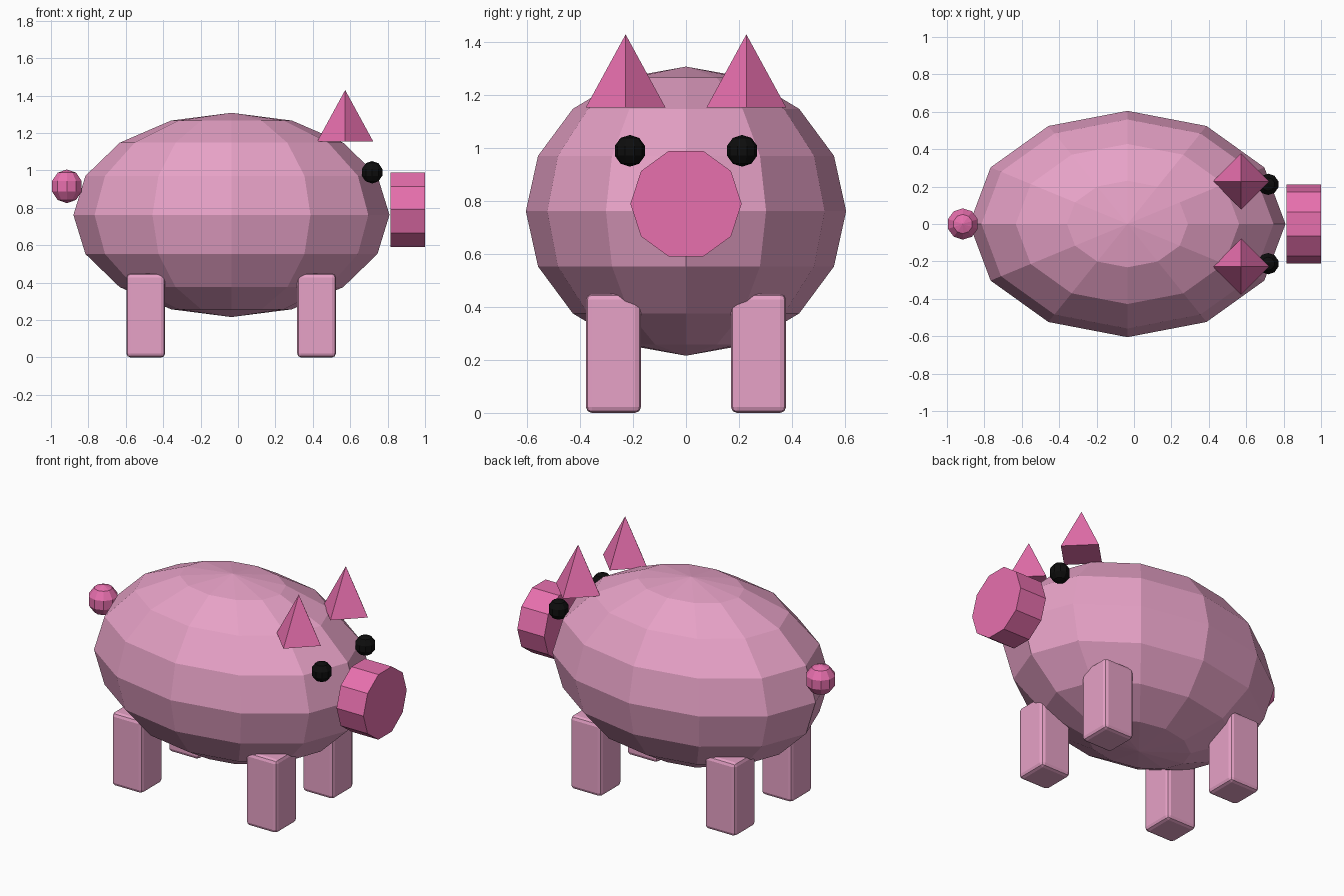
import bpy
from math import pi

cube = bpy.data.objects.get("Cube")
if cube:
    bpy.data.objects.remove(cube, do_unlink=True)


def make_material(name, rgb):
    mat = bpy.data.materials.new(name)
    mat.use_nodes = True
    colour = (*rgb, 1)
    mat.diffuse_color = colour
    mat.node_tree.nodes["Principled BSDF"].inputs["Base Color"].default_value = colour
    return mat


skin = make_material("pale pink", (0.8, 0.36, 0.57))
accent = make_material("deep pink", (0.8, 0.16, 0.42))
black = make_material("black", (0.004, 0.004, 0.004))


def finish(name, mat):
    """Name and colour the newly added primitive, keeping flat faces."""
    obj = bpy.context.object
    obj.name = name
    obj.data.materials.append(mat)
    return obj


def ball(name, mat, location, scale, segments, rings):
    bpy.ops.mesh.primitive_uv_sphere_add(segments=segments, ring_count=rings,
                                         radius=1, location=location)
    obj = finish(name, mat)
    obj.scale = scale
    return obj


# Faceted egg-shaped body and round tail
ball("body", skin, (-0.035, 0, 0.762), (0.845, 0.605, 0.546), 12, 8)
ball("tail", accent, (-0.915, 0, 0.915), (0.088, 0.088, 0.09), 10, 5)

# Ten-sided snout, pointing forward along x
bpy.ops.mesh.primitive_cylinder_add(vertices=10, radius=0.21, depth=0.183,
                                    location=(0.908, 0, 0.79),
                                    rotation=(0, pi / 2, 0))
snout = finish("snout", accent)
snout.rotation_euler = (pi / 2, 0, pi / 2)
# A corner points sideways
for v in snout.data.vertices:
    v.co.x, v.co.y = v.co.y, v.co.x
snout.data.flip_normals()

# Paired parts on both flanks
for side, sign in (("left", 1), ("right", -1)):
    ball(side + "_eye", black, (0.717, sign * 0.212, 0.99), (0.06,) * 3, 10, 5)

    # Four-sided pyramid ear with corners along the axes
    bpy.ops.mesh.primitive_cone_add(vertices=4, radius1=0.15, radius2=0,
                                    depth=0.275,
                                    location=(0.573, sign * 0.228, 1.292))
    finish(side + "_ear", accent)

    # Legs with softly bevelled edges
    for end, x in (("front", 0.42), ("back", -0.493)):
        bpy.ops.mesh.primitive_cube_add(size=1, location=(x, sign * 0.274, 0.23))
        leg = finish(f"{end}_{side}_leg", skin)
        leg.scale = (0.208, 0.208, 0.45)
        bpy.ops.object.transform_apply(location=False, rotation=False, scale=True)
        bevel = leg.modifiers.new("soft edges", "BEVEL")
        bevel.width = 0.022
        bevel.segments = 2
        leg.location.z = 0.225
